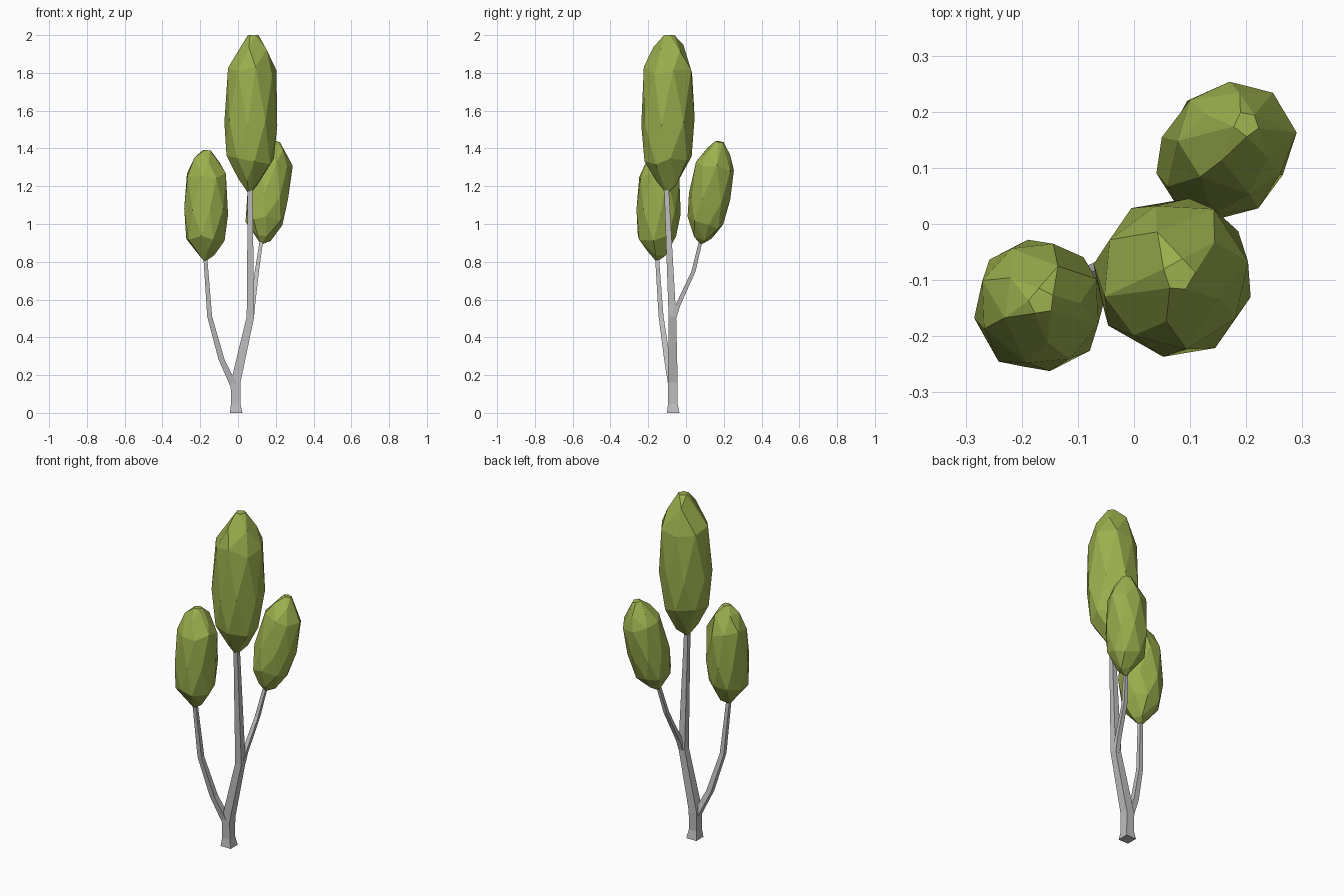
import bpy, bmesh, math, random
from mathutils import Vector

if "Cube" in bpy.data.objects:
    bpy.data.objects.remove(bpy.data.objects["Cube"])

random.seed(4)


def material(name, color):
    m = bpy.data.materials.new(name)
    m.diffuse_color = (*color, 1)
    m.use_nodes = True
    m.node_tree.nodes["Principled BSDF"].inputs["Base Color"].default_value = m.diffuse_color
    return m


bark = material("pale grey bark", (0.52, 0.51, 0.52))
leaf = material("leaf green", (0.33, 0.43, 0.075))


def finish(bm, name, mat):
    bmesh.ops.recalc_face_normals(bm, faces=bm.faces)
    mesh = bpy.data.meshes.new(name)
    bm.to_mesh(mesh)
    bm.free()
    mesh.materials.append(mat)
    obj = bpy.data.objects.new(name, mesh)
    bpy.context.collection.objects.link(obj)


def stem(name, path):
    """Four-sided tapering stem through (x, y, z, half width) points."""
    bm = bmesh.new()
    rings = [[bm.verts.new((x + sx * h, y + sy * h, z))
              for sx, sy in ((-1, -1), (1, -1), (1, 1), (-1, 1))]
             for x, y, z, h in path]
    for a, b in zip(rings, rings[1:]):
        for i in range(4):
            j = (i + 1) % 4
            bm.faces.new((a[i], a[j], b[j], b[i]))
    bm.faces.new(rings[0][::-1])
    bm.faces.new(rings[-1])
    finish(bm, name, bark)


# fraction along the crown axis, fraction of full radius
PROFILE = ((0, .06), (.07, .43), (.21, .87), (.45, 1), (.77, .92), (.91, .6), (1, .2))


def crown(name, bottom, top, radius, turn):
    """Faceted leaf crown: jittered rings along an axis, wrapped in a hull."""
    bm = bmesh.new()
    bottom, top = Vector(bottom), Vector(top)
    axis = top - bottom
    tilt = Vector((0, 0, 1)).rotation_difference(axis)
    for k, (t, f) in enumerate(PROFILE):
        n = 8 if f > .7 else 5
        for i in range(n):
            a = turn + 2 * math.pi * (i + .5 * (k % 2) + random.uniform(-.12, .12)) / n
            r = radius * f * random.uniform(.98, 1.03)
            dz = random.uniform(-.03, .03) * axis.length if 0 < t < 1 else 0
            p = Vector((r * math.cos(a), r * math.sin(a), dz))
            bm.verts.new(bottom + axis * t + tilt @ p)
    hull = bmesh.ops.convex_hull(bm, input=bm.verts)
    loose = [v for v in bm.verts if not v.link_faces]
    bmesh.ops.delete(bm, geom=loose, context='VERTS')
    # merge nearly flat triangles into larger facets
    bmesh.ops.dissolve_limit(bm, angle_limit=math.radians(9), verts=bm.verts, edges=bm.edges)
    finish(bm, name, leaf)


# trunk and its two side branches
stem("trunk", [(-.01, -.068, 0, .033), (-.012, -.07, .05, .025), (-.013, -.07, .16, .026),
               (.066, -.072, .51, .02), (.064, -.105, 1.22, .012)])
stem("left_branch", [(-.016, -.072, .13, .02), (-.088, -.1, .285, .016),
                     (-.15, -.132, .51, .013), (-.175, -.155, .85, .01)])
stem("right_branch", [(.07, -.065, .5, .014), (.077, -.045, .565, .013),
                      (.1, .04, .75, .011), (.128, .085, .94, .009)])

# leaf crowns
crown("tall_crown", (.06, -.1, 1.165), (.08, -.09, 2.0), .144, .2)
crown("left_crown", (-.175, -.155, .805), (-.165, -.138, 1.39), .118, .5)
crown("right_crown", (.125, .08, .895), (.2, .178, 1.435), .113, .9)
